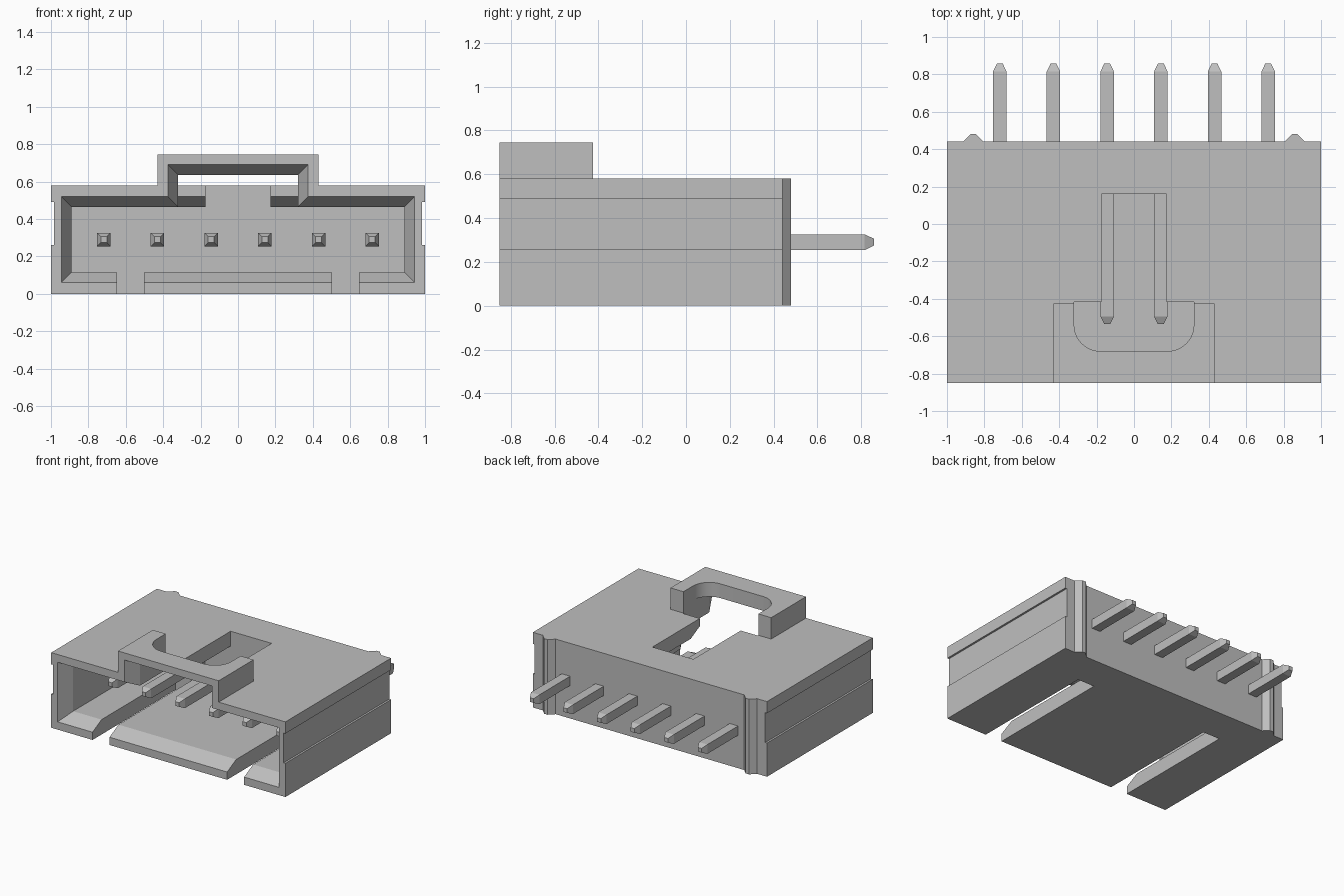
import bpy, bmesh, math

if "Cube" in bpy.data.objects:
    bpy.data.objects.remove(bpy.data.objects["Cube"])

grey = bpy.data.materials.new("light grey")
grey.use_nodes = True
colour = (0.52, 0.52, 0.52, 1)
grey.diffuse_color = colour
grey.node_tree.nodes["Principled BSDF"].inputs["Base Color"].default_value = colour

FRONT, BACK = -0.85, 0.44
CAVITY_END = 0.16
FLARE = 0.11      # depth of the lead-in chamfers


def loft(name, rings):
    """Solid through a series of matching closed rings."""
    bm = bmesh.new()
    loops = [[bm.verts.new(p) for p in ring] for ring in rings]
    n = len(loops[0])
    for a, b in zip(loops, loops[1:]):
        for i in range(n):
            j = (i + 1) % n
            bm.faces.new((a[i], a[j], b[j], b[i]))
    bm.faces.new(loops[0])
    bm.faces.new(loops[-1])
    bmesh.ops.recalc_face_normals(bm, faces=bm.faces)
    mesh = bpy.data.meshes.new(name)
    bm.to_mesh(mesh)
    bm.free()
    mesh.materials.append(grey)
    ob = bpy.data.objects.new(name, mesh)
    bpy.context.collection.objects.link(ob)
    return ob


def rect(x0, x1, z0, z1, y):
    return [(x0, y, z0), (x1, y, z0), (x1, y, z1), (x0, y, z1)]


def box(name, x0, x1, y0, y1, z0, z1):
    return loft(name, [rect(x0, x1, z0, z1, y0), rect(x0, x1, z0, z1, y1)])


def upright(name, outline, z0, z1):
    return loft(name, [[(x, y, z) for x, y in outline] for z in (z0, z1)])


def combine(target, tool, operation="DIFFERENCE"):
    tool.hide_render = True
    mod = target.modifiers.new("combine", "BOOLEAN")
    mod.operation, mod.solver, mod.object = operation, "EXACT", tool
    bpy.context.view_layer.objects.active = target
    bpy.ops.object.modifier_apply(modifier=mod.name)
    bpy.data.objects.remove(tool)


# Housing with a shallow groove along each side
half = [(1, 0), (1, 0.26), (0.985, 0.26), (0.985, 0.49), (1, 0.49), (1, 0.58)]
outline = half + [(-x, z) for x, z in reversed(half)]
housing = loft("housing", [[(x, y, z) for x, z in outline] for y in (FRONT, BACK)])

# Raised latch hood on the front of the top
combine(housing, box("hood", -0.43, 0.43, FRONT, -0.425, 0.5, 0.745), "UNION")


def flared_cutter(name, half_width, z0, z1, drop, end):
    """Pocket that widens towards the front by a chamfer."""
    f = 0.055
    g = f * 1.2      # continue the slope just past the front face
    return loft(name, [
        rect(-half_width - g, half_width + g, z0 - g * drop, z1 + g, FRONT - 0.2 * FLARE),
        rect(-half_width, half_width, z0, z1, FRONT + FLARE),
        rect(-half_width, half_width, z0, z1, end)])


combine(housing, flared_cutter("main_pocket", 0.89, 0.115, 0.465, 1, CAVITY_END))
combine(housing, flared_cutter("hood_pocket", 0.32, 0.3, 0.635, 0, -0.418))

# Rounded opening through the hood lid
r, w, y_lid = 0.14, 0.32, -0.68
arc = [math.radians(a) for a in range(0, 91, 9)]
right = [(w - r + r * math.cos(a), y_lid + r - r * math.sin(a)) for a in arc]
lid = [(w, -0.418)] + right
lid += [(-x, y) for x, y in reversed(lid)]
combine(housing, upright("lid_opening", lid, 0.55, 0.8))

# Latch slot in the top, and the chamfer under the edge beside it
combine(housing, box("latch_slot", -0.175, 0.175, -0.5, CAVITY_END, 0.4, 0.7))
wedge = [(-0.43, 0.52), (-0.418, 0.52), (-0.418 + FLARE, 0.465), (-0.418 + FLARE, 0.45), (-0.43, 0.45)]
combine(housing, loft("edge_chamfer", [[(x, y, z) for y, z in wedge] for x in (-0.32, 0.32)]))

# Two slots in the floor
for s in (-1, 1):
    a, b = sorted((s * 0.5025, s * 0.6475))
    combine(housing, box("floor_slot", a, b, -0.95, CAVITY_END, -0.1, 0.3))

# Crush ribs on the back
for side, s in (("right", -1), ("left", 1)):
    rib = [(0.805, BACK - 0.01), (0.805, BACK), (0.845, 0.48), (0.875, 0.48),
           (0.915, BACK), (0.915, BACK - 0.01)]
    upright(side + "_back_rib", [(s * x, y) for x, y in rib], 0, 0.58)

# Row of square pins with tapered tips
PIN_Z, PIN_R, TIP_R = 0.29, 0.036, 0.016
for i in range(6):
    x = (i - 2.5) * 0.287
    sections = [(-0.535, TIP_R), (-0.495, PIN_R), (0.815, PIN_R), (0.857, TIP_R)]
    loft("pin_%d" % (i + 1),
         [rect(x - h, x + h, PIN_Z - h, PIN_Z + h, y) for y, h in sections])

# Smooth only the shallow angles of the lid curve
bpy.ops.object.select_all(action="DESELECT")
housing.select_set(True)
bpy.context.view_layer.objects.active = housing
bpy.ops.object.shade_smooth_by_angle(angle=math.radians(20))
